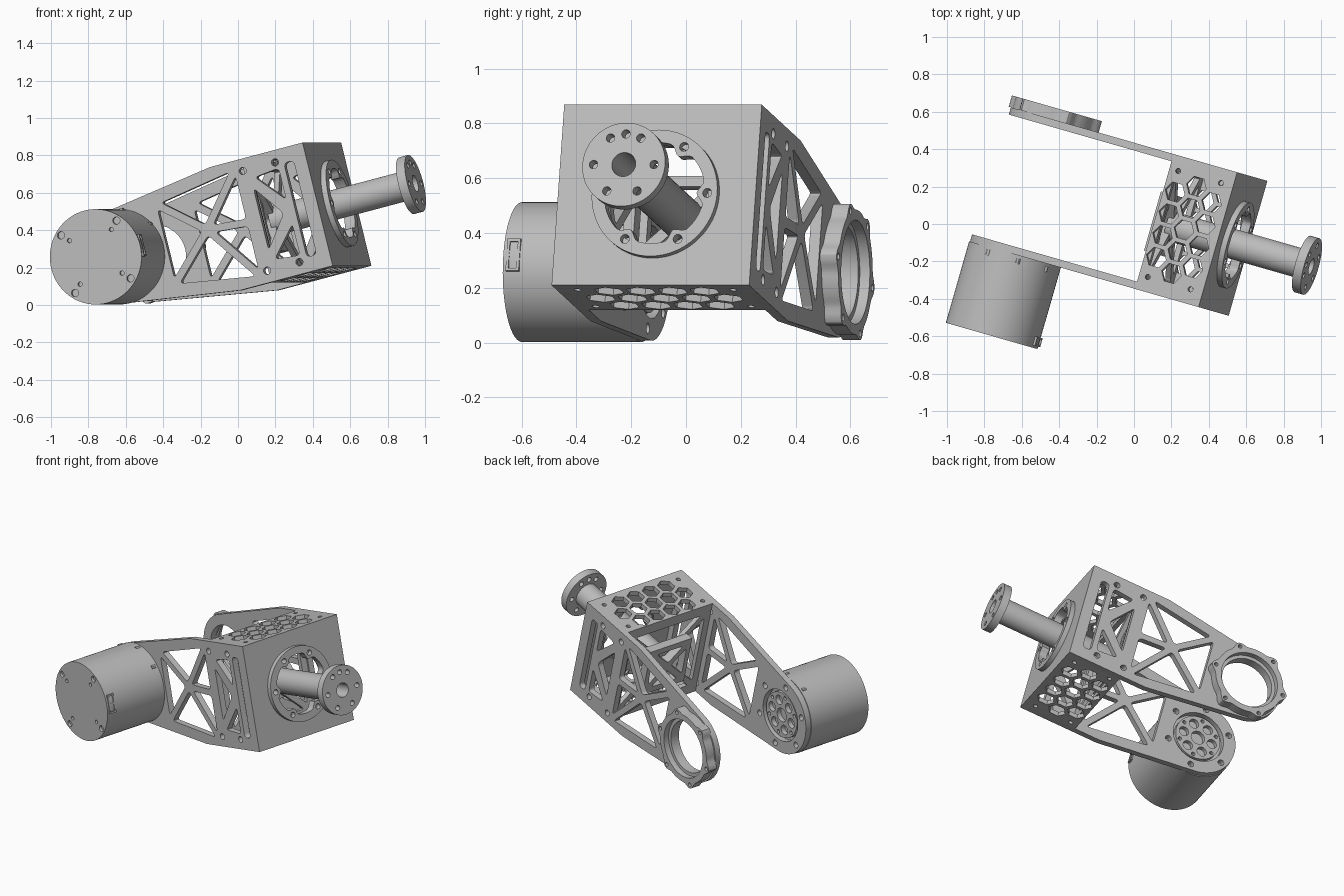
import bpy, bmesh, math
from mathutils import Matrix, Vector

if "Cube" in bpy.data.objects:
    bpy.data.objects.remove(bpy.data.objects["Cube"])

grey = bpy.data.materials.new("machined grey")
grey.use_nodes = True
COLOUR = (0.5, 0.5, 0.5, 1)
grey.diffuse_color = COLOUR
grey.node_tree.nodes["Principled BSDF"].inputs["Base Color"].default_value = COLOUR

# Assembly frame: local x along the shaft, y across the arms, z up the front panel
FRAME = (Matrix.Translation((0.529, -0.107, 0.539))
         @ Matrix.Rotation(math.radians(-16), 4, 'Z')
         @ Matrix.Rotation(math.radians(-14.3), 4, 'Y'))
# Which local axes a flat drawing's two directions and its thickness follow
AXES = {'x': (1, 2, 0), 'y': (0, 2, 1), 'z': (0, 1, 2)}
W, H, D, T = 0.375, 0.34, 0.365, 0.03   # half width, half height, depth, wall
ARM_IN = 0.335
JOINT = (-1.14, 0)


def polar(c, r, deg):
    a = math.radians(deg)
    return (c[0] + r * math.cos(a), c[1] + r * math.sin(a))


def circle(c, r, n=40, start=0):
    return [polar(c, r, start + 360 * i / n) for i in range(n)]


def bolts(c, r, size, angles):
    return [circle(polar(c, r, a), size, 16) for a in angles]


def lobed(c, r, bump, n=96):
    """Circle with six bumps, outward or inward."""
    return [polar(c, r + bump * max(0, math.cos(math.radians(6 * a))) ** 2, a)
            for a in (360 * i / n for i in range(n))]


def rect(a0, a1, b0, b1):
    return [(a0, b0), (a1, b0), (a1, b1), (a0, b1)]


def fillet(points, r):
    """Round every corner of a polygon."""
    out = []
    pts = [Vector(p) for p in points]
    for i, p in enumerate(pts):
        a = p + (pts[i - 1] - p).normalized() * r
        b = p + (pts[(i + 1) % len(pts)] - p).normalized() * r
        for k in range(6):
            t = k / 5
            out.append(tuple(a * (1 - t) ** 2 + p * 2 * t * (1 - t) + b * t * t))
    return out


def window(points, bar=0.02, r=0.025):
    """Triangle pulled in from its sides to leave truss bars."""
    a, b, c = [Vector(p) for p in points]
    la, lb, lc = (b - c).length, (c - a).length, (a - b).length
    s = la + lb + lc
    centre = (a * la + b * lb + c * lc) / s
    area = abs((b - a).x * (c - a).y - (b - a).y * (c - a).x) / 2
    k = 1 - bar * s / (2 * area)
    return fillet([centre + (p - centre) * k for p in (a, b, c)], r)


def slab(name, outline, holes, axis, lo, hi):
    """Flat outline with holes, given thickness along a local axis."""
    curve = bpy.data.curves.new(name, 'CURVE')
    curve.dimensions = '2D'
    curve.fill_mode = 'BOTH'
    curve.extrude = (hi - lo) / 2
    for loop in [outline] + holes:
        spline = curve.splines.new('POLY')
        spline.points.add(len(loop) - 1)
        for point, (a, b) in zip(spline.points, loop):
            point.co = (a, b, 0, 1)
        spline.use_cyclic_u = True
    temp = bpy.data.objects.new(name + " outline", curve)
    bpy.context.collection.objects.link(temp)
    bpy.context.view_layer.update()
    graph = bpy.context.evaluated_depsgraph_get()
    mesh = bpy.data.meshes.new_from_object(temp.evaluated_get(graph))
    bpy.data.objects.remove(temp)
    mesh.name = name
    bm = bmesh.new()
    bm.from_mesh(mesh)
    bmesh.ops.remove_doubles(bm, verts=bm.verts, dist=0.0001)
    order = AXES[axis]
    for v in bm.verts:
        old = (v.co.x, v.co.y, v.co.z + (lo + hi) / 2)
        for value, k in zip(old, order):
            v.co[k] = value
    bmesh.ops.recalc_face_normals(bm, faces=bm.faces)
    bm.to_mesh(mesh)
    bm.free()
    mesh.materials.clear()
    mesh.materials.append(grey)
    obj = bpy.data.objects.new(name, mesh)
    bpy.context.collection.objects.link(obj)
    obj.matrix_world = FRAME
    bpy.ops.object.select_all(action='DESELECT')
    obj.select_set(True)
    bpy.context.view_layer.objects.active = obj
    bpy.ops.object.shade_smooth_by_angle(angle=math.radians(30))
    return obj


def truss(a, b):
    """Four triangles left by a cross inside a rectangle."""
    c = rect(-a, a, -b, b)
    return [window([c[i], c[(i + 1) % 4], (0, 0)]) for i in range(4)]


# Front panel, its bolted ring and the output shaft
opening = lobed((0, 0), 0.19, -0.03)
ring_bolts = bolts((0, 0), 0.2, 0.017, range(0, 360, 60))
slab("front_panel", rect(-W, W, -H, H), [circle((0, 0), 0.195)], 'x', -T, 0)
slab("front_ring", circle((0, 0), 0.238, 64), [opening] + ring_bolts, 'x', -0.02, T)
bore = circle((0, 0), 0.045)
slab("output_shaft", circle((0, 0), 0.08), [bore], 'x', -D, 0.41)
slab("shaft_flange", circle((0, 0), 0.157, 64),
     [bore] + bolts((0, 0), 0.115, 0.016, [0, 60, 90, 120, 180, 240, 300]),
     'x', 0.4, 0.45)

# Back cross-braced panel with its raised middle
slab("back_panel", rect(-ARM_IN, ARM_IN, -0.31, 0.31), truss(0.31, 0.29), 'x', -D, -D + T)
slab("back_raised_brace", rect(-0.165, 0.165, -0.165, 0.165),
     truss(0.155, 0.145), 'x', -0.42, -D)

# Top and bottom panels with a honeycomb of hexagonal holes
honeycomb = []
for col in range(-1, 2):
    count = 4 if col else 5
    for row in range(count):
        centre = (-0.195 + col * 0.105, (row - (count - 1) / 2) * 0.121)
        honeycomb.append(circle(centre, 0.056, 6))
for a in (-0.07, -0.315):
    for b in (-0.295, 0.295):
        honeycomb.append(circle((a, b), 0.014, 16))
for name, lo in (("top_panel", H - T), ("bottom_panel", -H)):
    slab(name, rect(-D, -T, -ARM_IN, ARM_IN), honeycomb, 'z', lo, lo + T)

# Truss windows shared by both arms
far_top, far_low = (-0.89, 0.235), (-0.89, -0.235)
near_top, near_low = (-0.385, 0.315), (-0.385, -0.315)
cross, middle = (-0.63, 0.02), (-0.385, 0.0)
arm_holes = [window(t) for t in (
    (far_top, near_top, cross), (near_low, far_low, cross), (far_low, far_top, cross),
    (near_top, cross, middle), (cross, near_low, middle),
    ((-0.345, 0.23), (-0.345, -0.23), (-0.17, 0)))]
for s in (1, -1):
    arm_holes.append(window([(-0.145, s * 0.26), (-0.34, s * 0.24), (-0.145, s * 0.02)], 0.018))
    for a in (-0.175, -0.36):
        arm_holes.append(circle((a, s * 0.275), 0.02, 16))
arm_holes.append(fillet(rect(-0.128, -0.072, -0.26, 0.26), 0.027))


def arm_outline(r):
    tip = [polar(JOINT, r, a) for a in range(98, 263, 4)]
    return [(-T, -H), (-T, H), (-0.53, H)] + tip + [(-0.53, -H)]


# Right arm, carrying the motor
slab("right_arm", arm_outline(0.25),
     arm_holes + [circle(JOINT, 0.17)] + bolts(JOINT, 0.212, 0.02, range(30, 390, 60)),
     'y', -W, -ARM_IN)
slab("motor_body", circle(JOINT, 0.255, 72), [], 'y', -0.81, -W)
slab("motor_end_cap", circle(JOINT, 0.255, 72),
     bolts(JOINT, 0.225, 0.02, (45, 135, 225, 315))
     + bolts(JOINT, 0.17, 0.012, (45, 135, 225, 315)), 'y', -0.828, -0.81)
slab("motor_output_disc", circle(JOINT, 0.15),
     [circle(JOINT, 0.045)] + bolts(JOINT, 0.097, 0.032, range(0, 360, 60))
     + bolts(JOINT, 0.127, 0.012, range(30, 390, 60)), 'y', -W, -0.345)

# Cable socket and small rim tabs on the motor
edge = JOINT[0] + 0.255
slab("cable_socket", rect(-0.815, -0.765, -0.06, 0.06),
     [rect(-0.805, -0.775, -0.05, -0.005), rect(-0.805, -0.775, 0.005, 0.05)],
     'x', edge - 0.02, edge + 0.004)
for i, angle in enumerate((30, 70, 110)):
    p = polar(JOINT, 0.25, angle)
    slab("motor_rim_tab_%d" % (i + 1), circle(p, 0.012, 12), [], 'y', -0.42, -0.39)

# Left arm, carrying the open lobed bearing
slab("left_arm", arm_outline(0.238), arm_holes + [circle(JOINT, 0.17)], 'y', ARM_IN, W)
slab("bearing_ring", lobed(JOINT, 0.228, 0.03),
     [circle(JOINT, 0.19, 64)] + bolts(JOINT, 0.232, 0.013, range(0, 360, 60)),
     'y', W, 0.438)
slab("bearing_lip", circle(JOINT, 0.192, 64), [circle(JOINT, 0.168, 64)], 'y', W, 0.4)
